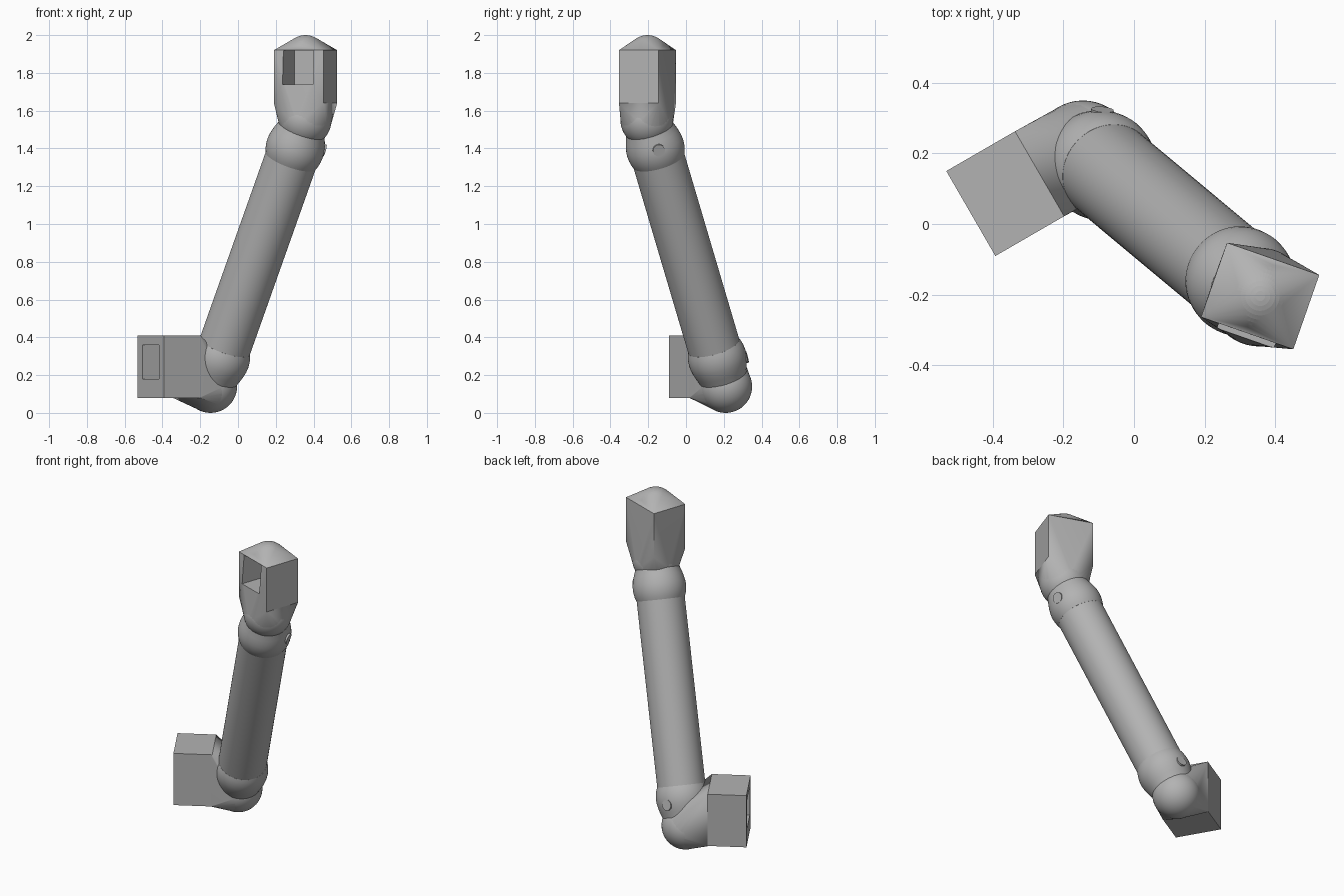
import bpy, bmesh, math
from mathutils import Vector, Matrix

cube = bpy.data.objects.get("Cube")
if cube:
    bpy.data.objects.remove(cube, do_unlink=True)

grey = bpy.data.materials.new("plain grey")
grey.use_nodes = True
grey.diffuse_color = (0.45, 0.45, 0.45, 1)
grey.node_tree.nodes["Principled BSDF"].inputs["Base Color"].default_value = grey.diffuse_color

LOW = Vector((-0.145, 0.21, 0.14))     # lower joint centre
HIGH = Vector((0.355, -0.207, 1.55))   # upper joint centre
AXIS = (HIGH - LOW).normalized()
BALL = 0.14
UP = Vector((0, 0, 1))


def finish(name, bm):
    bmesh.ops.recalc_face_normals(bm, faces=bm.faces)
    mesh = bpy.data.meshes.new(name)
    bm.to_mesh(mesh)
    bm.free()
    obj = bpy.data.objects.new(name, mesh)
    bpy.context.collection.objects.link(obj)
    shade(obj)
    return obj


def shade(obj):
    if not obj.data.materials:
        obj.data.materials.append(grey)
    for poly in obj.data.polygons:
        poly.use_smooth = True
    obj.data.set_sharp_from_angle(angle=math.radians(30))


def frame(x_axis, origin):
    """Upright frame whose x runs along a level direction."""
    x = Vector(x_axis).normalized()
    return Matrix.Translation(origin) @ Matrix((x, UP.cross(x), UP)).transposed().to_4x4()


def along(direction, origin):
    return Matrix.Translation(origin) @ UP.rotation_difference(direction).to_matrix().to_4x4()


def add_box(bm, matrix, size):
    bmesh.ops.create_cube(bm, size=1, matrix=matrix @ Matrix.Diagonal((*size, 1)))


def add_ball(bm, centre, radius):
    bmesh.ops.create_uvsphere(bm, u_segments=48, v_segments=24, radius=radius,
                              matrix=Matrix.Translation(centre))


def wrap(bm):
    """Convex skin around everything in the mesh."""
    result = bmesh.ops.convex_hull(bm, input=bm.verts)
    inner = {g for g in result["geom_interior"] if isinstance(g, bmesh.types.BMVert)}
    bmesh.ops.delete(bm, geom=list(inner), context='VERTS')


def cut_pocket(obj, matrix, size):
    bm = bmesh.new()
    add_box(bm, matrix, size)
    cutter = finish("pocket_cutter", bm)
    cutter.hide_render = True
    mod = obj.modifiers.new("pocket", 'BOOLEAN')
    mod.operation, mod.solver, mod.object = 'DIFFERENCE', 'EXACT', cutter
    graph = bpy.context.evaluated_depsgraph_get()
    mesh = bpy.data.meshes.new_from_object(obj.evaluated_get(graph))
    obj.modifiers.clear()
    obj.data = mesh
    bpy.data.objects.remove(cutter, do_unlink=True)
    shade(obj)


def revolve(name, profile, matrix, steps=64):
    bm = bmesh.new()
    verts = [bm.verts.new((r, 0, d)) for d, r in profile]
    edges = [bm.edges.new(pair) for pair in zip(verts, verts[1:])]
    bmesh.ops.spin(bm, geom=verts + edges, cent=(0, 0, 0), axis=(0, 0, 1),
                   angle=math.tau, steps=steps, use_merge=True)
    bmesh.ops.remove_doubles(bm, verts=bm.verts, dist=1e-5)
    bm.transform(matrix)
    return finish(name, bm)


# Long round strut
length = (HIGH - LOW).length
revolve("strut", [(0.1, 0.14), (length - 0.1, 0.14)], along(AXIS, LOW))

# Bulging collars, distance from the joint against radius
collar = [(0.04, 0.125), (0.065, 0.132), (0.09, 0.141), (0.115, 0.148), (0.14, 0.153),
          (0.165, 0.155), (0.19, 0.153), (0.215, 0.148), (0.235, 0.1405), (0.235, 0.13)]

for tag, centre, direction, side in (("lower", LOW, AXIS, Vector((0, 1, 0))),
                                     ("upper", HIGH, -AXIS, Vector((1, 0.1, 0)))):
    revolve(tag + "_collar", collar, along(direction, centre))
    bm = bmesh.new()
    add_ball(bm, centre, BALL)
    finish(tag + "_joint", bm)
    # Small pin showing on the collar
    out = (side - AXIS * side.dot(AXIS)).normalized()
    bm = bmesh.new()
    bmesh.ops.create_cone(bm, cap_ends=True, segments=24, radius1=0.032, radius2=0.032,
                          depth=0.06, matrix=along(out, centre + direction * 0.13 + out * 0.125))
    finish(tag + "_pin", bm)

# Lower socket: box drawn down onto the joint, pocket in its outer end
low_frame = frame((-0.865, -0.5, 0), Vector((-0.365, 0.086, 0.245)))
bm = bmesh.new()
add_box(bm, low_frame, (0.225, 0.278, 0.33))
finish("lower_socket", bm)
low_socket = bpy.data.objects["lower_socket"]
cut_pocket(low_socket, low_frame @ Matrix.Translation((0.0725, 0, 0.025)), (0.2, 0.175, 0.18))

# Lower neck joins the inner end of the box to the joint
bm = bmesh.new()
add_box(bm, low_frame @ Matrix.Translation((-0.1075, 0, 0)), (0.01, 0.278, 0.33))
add_ball(bm, LOW, BALL - 0.001)
wrap(bm)
finish("lower_neck", bm)

# Upper socket: upright box with a neck below and a domed cap above
high_frame = frame((-0.33, -0.945, 0), Vector((0.3575, -0.204, 1.78)))
bm = bmesh.new()
add_box(bm, high_frame, (0.223, 0.277, 0.28))
add_ball(bm, HIGH, BALL - 0.001)
add_ball(bm, Vector((0.3575, -0.204, 1.89)), 0.11)
wrap(bm)
high_socket = finish("upper_socket", bm)
cut_pocket(high_socket, high_frame @ Matrix.Translation((0.0315, 0, 0.0485)), (0.2, 0.17, 0.179))
